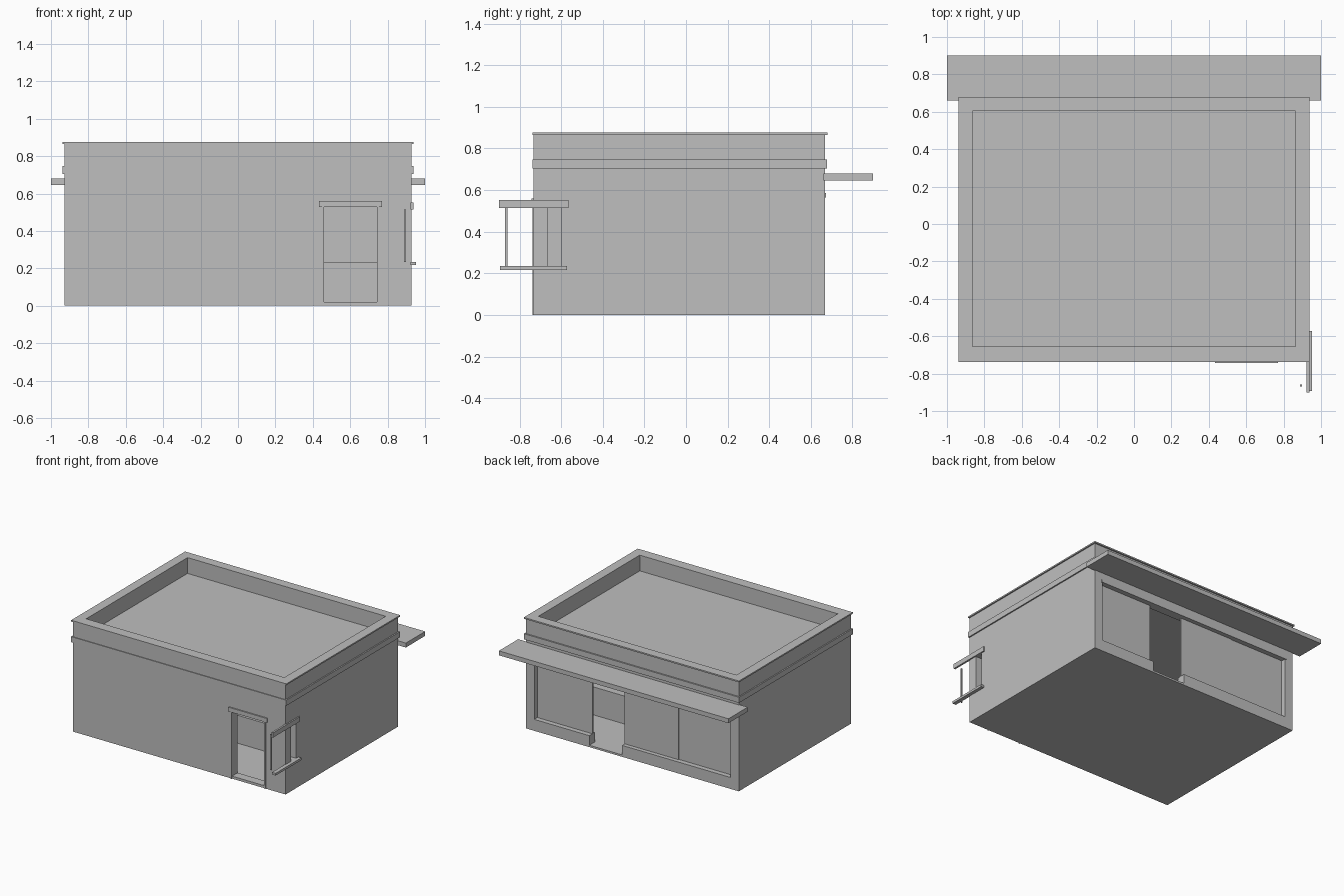
import bpy

if "Cube" in bpy.data.objects:
    bpy.data.objects.remove(bpy.data.objects["Cube"])

grey = bpy.data.materials.new("plain_grey")
grey.diffuse_color = (0.52, 0.52, 0.52, 1)
grey.use_nodes = True
grey.node_tree.nodes["Principled BSDF"].inputs["Base Color"].default_value = grey.diffuse_color


def box(name, x, y, z):
    """Axis-aligned box from (min, max) pairs."""
    bpy.ops.mesh.primitive_cube_add(size=1, location=[(a + b) / 2 for a, b in (x, y, z)])
    ob = bpy.context.object
    ob.name = name
    ob.scale = [b - a for a, b in (x, y, z)]
    bpy.ops.object.transform_apply(location=True, rotation=False, scale=True)
    ob.data.materials.append(grey)
    return ob


def cut(target, x, y, z):
    """Subtract a box from the target."""
    cutter = box("cutter", x, y, z)
    cutter.hide_render = True
    mod = target.modifiers.new("cut", 'BOOLEAN')
    mod.operation = 'DIFFERENCE'
    mod.solver = 'EXACT'
    mod.object = cutter
    bpy.context.view_layer.objects.active = target
    bpy.ops.object.modifier_apply(modifier=mod.name)
    bpy.data.objects.remove(cutter, do_unlink=True)


def ring(name, x, y, z, hole_x, hole_y):
    """Rectangular ring."""
    ob = box(name, x, y, z)
    cut(ob, hole_x, hole_y, (z[0] - 0.1, z[1] + 0.1))
    return ob


# Hollow building shell with floor, ceiling and sunken roof
shell = box("building_shell", (-0.927, 0.927), (-0.732, 0.667), (0, 0.868))
cut(shell, (-0.86, 0.86), (-0.663, 0.598), (0.015, 0.70))
cut(shell, (-0.865, 0.865), (-0.66, 0.607), (0.75, 1.0))
# Front door, side window, rear window strip and rear doorway
cut(shell, (0.461, 0.745), (-0.80, -0.62), (0.02, 0.527))
cut(shell, (0.82, 1.0), (-0.663, -0.60), (0.235, 0.515))
cut(shell, (-0.855, 0.855), (0.55, 0.75), (0.09, 0.57))
cut(shell, (0.09, 0.375), (0.55, 0.75), (0.015, 0.3))

# Roof edge cap and belt course
ring("parapet_cap", (-0.937, 0.937), (-0.738, 0.679), (0.865, 0.876),
     (-0.863, 0.863), (-0.656, 0.605))
ring("belt_course", (-0.937, 0.937), (-0.738, 0.678), (0.703, 0.747),
     (-0.92, 0.92), (-0.725, 0.66))

# Rear canopy
box("rear_canopy", (-1, 1), (0.66, 0.90), (0.645, 0.68))

# Front door surround
for side, x in (("left", 0.45), ("right", 0.744)):
    box("door_jamb_" + side, (x, x + 0.011), (-0.739, -0.70), (0, 0.527))
box("door_head", (0.434, 0.771), (-0.742, -0.70), (0.527, 0.56))

# Rear glazing panels and head rail
for i, (x0, x1, y) in enumerate(((-0.856, -0.38, 0.628), (-0.38, 0.09, 0.634),
                                 (0.375, 0.856, 0.628))):
    box("rear_panel_%d" % (i + 1), (x0, x1), (y - 0.012, y), (0.085, 0.575))
box("rear_head_rail", (-0.865, 0.865), (0.64, 0.674), (0.565, 0.585))

# Service window on the right side
box("window_head", (0.922, 0.937), (-0.90, -0.565), (0.515, 0.553))
box("window_sill", (0.922, 0.953), (-0.893, -0.572), (0.217, 0.235))
for i, y in enumerate((-0.87, -0.602)):
    box("window_post_%d" % (i + 1), (0.887, 0.899), (y, y + 0.012), (0.235, 0.515))

# Counter inside the room
box("counter", (-0.86, 0.86), (-0.245, 0.23), (0.014, 0.235))
